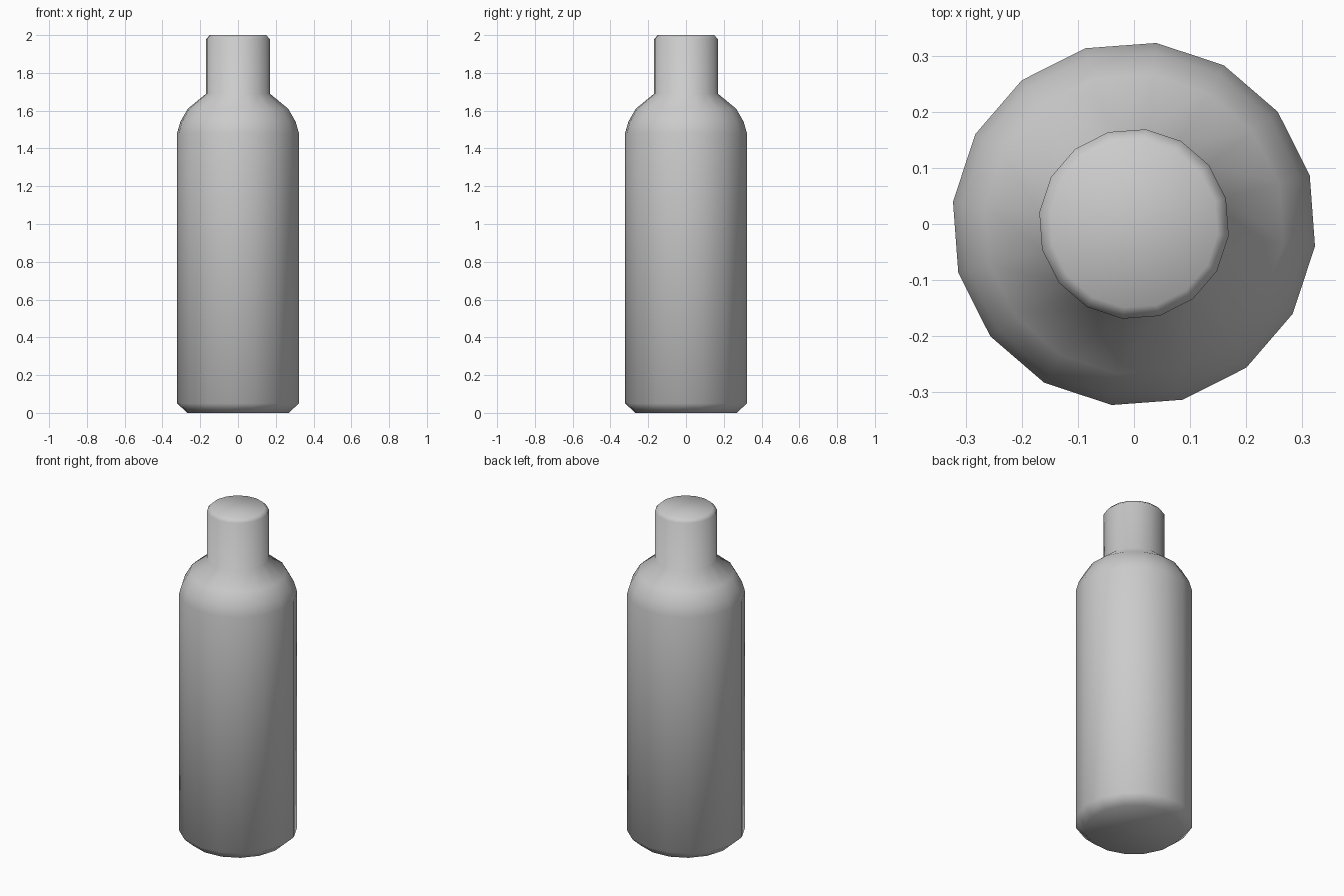
import bpy, bmesh, math

cube = bpy.data.objects.get("Cube")
if cube:
    bpy.data.objects.remove(cube, do_unlink=True)

SIDES = 16
TWIST = math.radians(-7)

# Plain grey for the whole bottle
grey = bpy.data.materials.new("plain_grey")
grey.use_nodes = True
colour = (0.6, 0.6, 0.6, 1)
grey.diffuse_color = colour
grey.node_tree.nodes["Principled BSDF"].inputs["Base Color"].default_value = colour

# Radius and height from the base chamfer, over the shoulder, to the neck rim
profile = [(0.27, 0), (0.325, 0.05), (0.325, 1.48), (0.308, 1.54),
           (0.268, 1.61), (0.17, 1.69), (0.17, 1.98), (0.15, 2)]


def lathe(name, points, material):
    """Closed turned solid with flat caps."""
    bm = bmesh.new()
    rings = []
    for r, z in points:
        angles = [TWIST + math.tau * i / SIDES for i in range(SIDES)]
        rings.append([bm.verts.new((r * math.cos(a), r * math.sin(a), z)) for a in angles])
    for low, high in zip(rings, rings[1:]):
        for i in range(SIDES):
            j = (i + 1) % SIDES
            bm.faces.new((low[i], low[j], high[j], high[i]))
    bm.faces.new(rings[0][::-1])
    bm.faces.new(rings[-1])
    mesh = bpy.data.meshes.new(name)
    bm.to_mesh(mesh)
    bm.free()
    mesh.materials.append(material)
    obj = bpy.data.objects.new(name, mesh)
    bpy.context.collection.objects.link(obj)
    return obj


bottle = lathe("bottle", profile, grey)

# Soft shading across the facets and chamfers
bpy.ops.object.select_all(action="DESELECT")
bottle.select_set(True)
bpy.context.view_layer.objects.active = bottle
bpy.ops.object.shade_smooth_by_angle(angle=math.radians(60))
